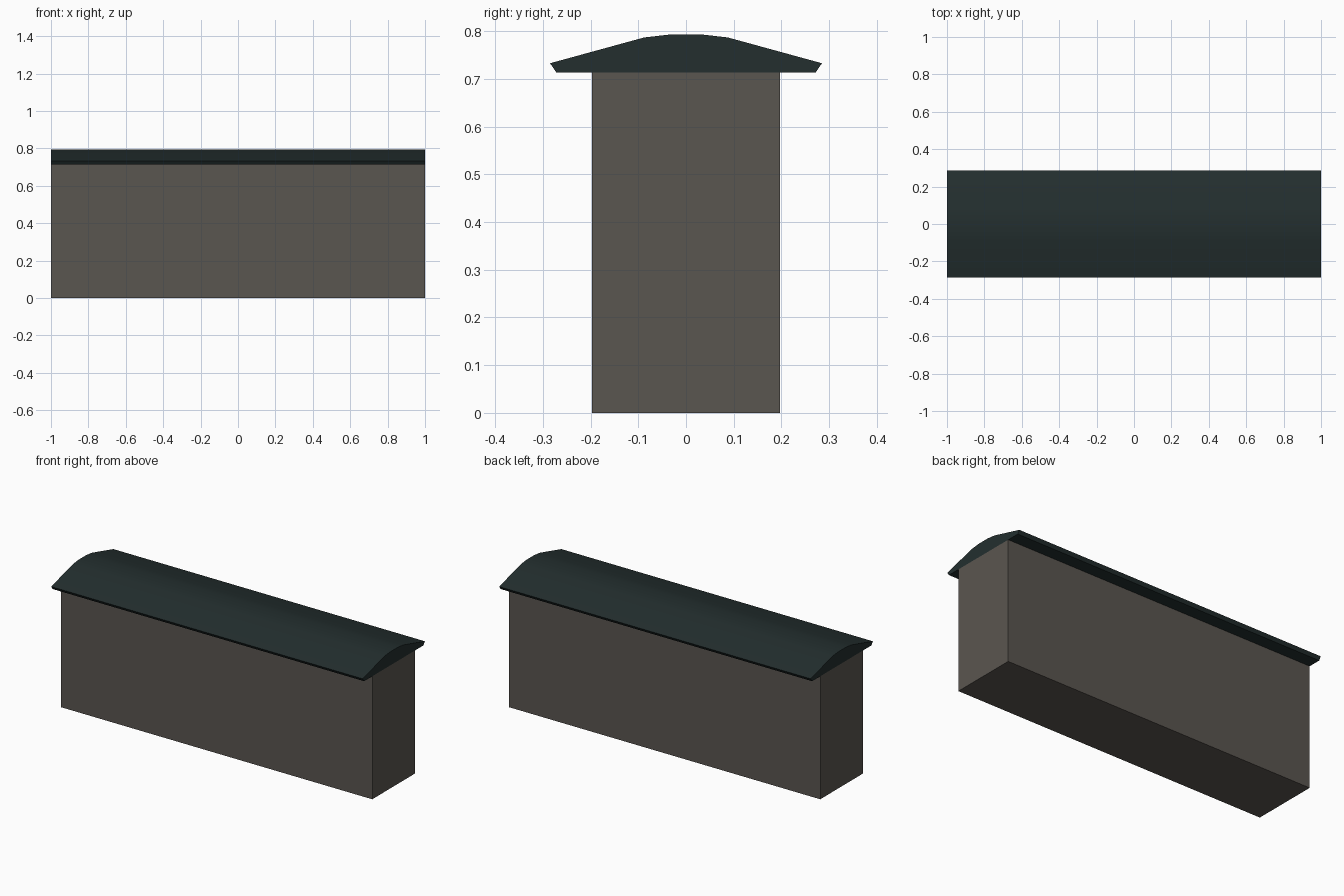
import bpy, bmesh

if "Cube" in bpy.data.objects:
    bpy.data.objects.remove(bpy.data.objects["Cube"])

def material(name, rgb):
    m = bpy.data.materials.new(name)
    m.diffuse_color = (*rgb, 1)
    m.use_nodes = True
    m.node_tree.nodes["Principled BSDF"].inputs["Base Color"].default_value = m.diffuse_color
    return m

def extrude_profile(name, profile, mat, half_length=1.0):
    """Closed (y, z) profile extruded along x."""
    bm = bmesh.new()
    face = bm.faces.new([bm.verts.new((-half_length, y, z)) for y, z in profile])
    ext = bmesh.ops.extrude_face_region(bm, geom=[face])
    moved = [g for g in ext["geom"] if isinstance(g, bmesh.types.BMVert)]
    bmesh.ops.translate(bm, verts=moved, vec=(2 * half_length, 0, 0))
    bmesh.ops.recalc_face_normals(bm, faces=bm.faces)
    mesh = bpy.data.meshes.new(name)
    bm.to_mesh(mesh)
    bm.free()
    mesh.materials.append(mat)
    obj = bpy.data.objects.new(name, mesh)
    bpy.context.collection.objects.link(obj)
    return obj

stone = material("warm grey wall", (0.102, 0.092, 0.080))
slate = material("dark teal roof", (0.017, 0.028, 0.028))

# Wall block
extrude_profile("wall", [(-0.197, 0), (0.197, 0), (0.197, 0.714), (-0.197, 0.714)], stone)

# Shallow curved roof cap with undercut eaves
half = [(0.272, 0.714), (0.285, 0.733), (0.088, 0.787), (0.036, 0.793)]
roof = extrude_profile("roof", half + [(-y, z) for y, z in reversed(half)], slate)

# Smooth over the crown, crisp eaves and ends
bpy.ops.object.select_all(action="DESELECT")
bpy.context.view_layer.objects.active = roof
roof.select_set(True)
bpy.ops.object.shade_smooth_by_angle(angle=0.52)
